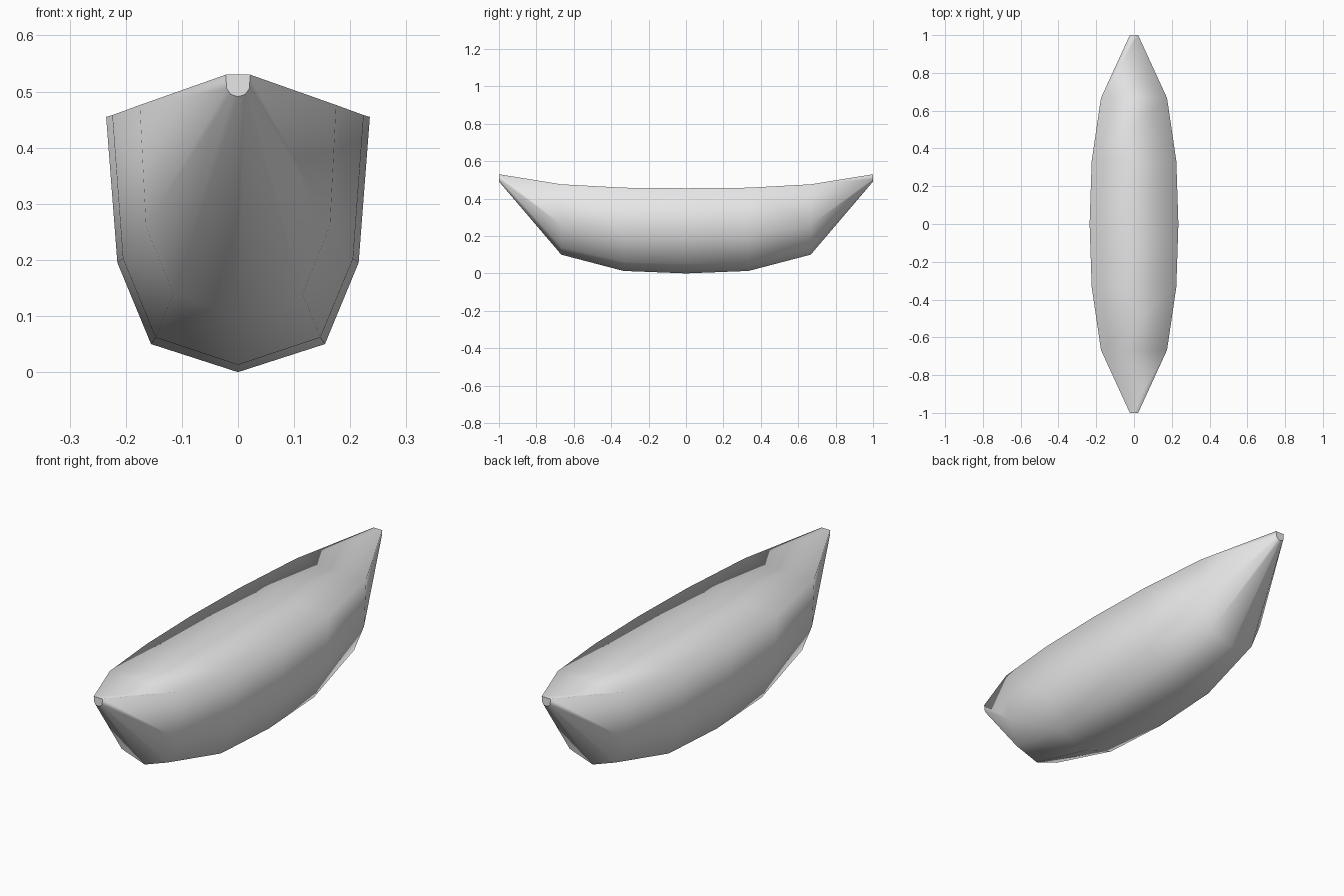
import bpy
import bmesh

cube = bpy.data.objects.get("Cube")
if cube:
    bpy.data.objects.remove(cube, do_unlink=True)

# One flat colour for the whole hull
paint = bpy.data.materials.new("light_grey")
paint.use_nodes = True
grey = (0.8, 0.8, 0.8, 1)
paint.diffuse_color = grey
paint.node_tree.nodes["Principled BSDF"].inputs["Base Color"].default_value = grey

# Half sections (x, z) from gunwale down to keel, midship to tip
midship = [(0.235, 0.455), (0.215, 0.195), (0.155, 0.05), (0, 0)]
quarter = [(0.224, 0.458), (0.205, 0.202), (0.147, 0.062), (0, 0.013)]
shoulder = [(0.175, 0.476), (0.164, 0.26), (0.115, 0.14), (0, 0.1)]
tip = [(0.022, 0.53), (0.02, 0.505), (0.013, 0.495), (0, 0.491)]
stations = [tip, shoulder, quarter, midship, quarter, shoulder, tip]

bm = bmesh.new()


def section(half, y):
    """Full closed section ring, mirrored about the keel."""
    full = half + [(-x, z) for x, z in reversed(half[:-1])]
    return [bm.verts.new((x, y, z)) for x, z in full]


rings = [section(half, i / 3 - 1) for i, half in enumerate(stations)]

# Sides, bottom and deck between neighbouring sections
for a, b in zip(rings, rings[1:]):
    for j in range(len(a)):
        k = (j + 1) % len(a)
        bm.faces.new((a[j], a[k], b[k], b[j]))

# Crisp end caps
for ring in (rings[0], rings[-1]):
    cap = bm.faces.new(ring)
    for edge in cap.edges:
        edge.smooth = False

bmesh.ops.recalc_face_normals(bm, faces=bm.faces)
for face in bm.faces:
    face.smooth = True

mesh = bpy.data.meshes.new("boat_hull")
bm.to_mesh(mesh)
bm.free()
mesh.materials.append(paint)
hull = bpy.data.objects.new("boat_hull", mesh)
bpy.context.collection.objects.link(hull)
